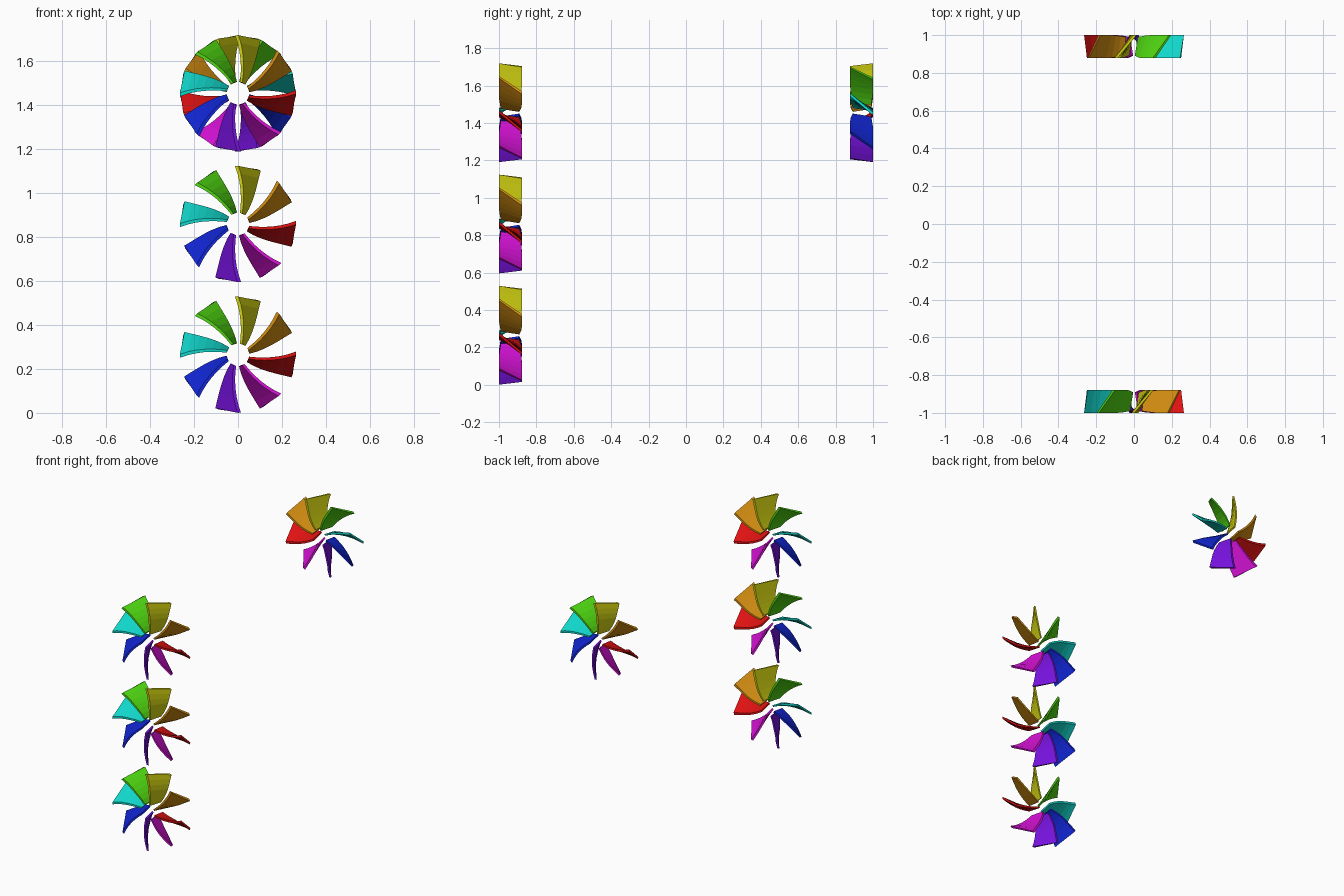
import bpy, bmesh, math
from mathutils import Matrix

if "Cube" in bpy.data.objects:
    bpy.data.objects.remove(bpy.data.objects["Cube"])

# Blade colours, counter-clockwise from the top one (seen from the front)
COLOURS = [
    ("yellow", (0.66, 0.66, 0.006)), ("green", (0.08, 0.68, 0.006)),
    ("cyan", (0.006, 0.68, 0.60)), ("blue", (0.006, 0.02, 0.68)),
    ("violet", (0.18, 0.006, 0.72)), ("magenta", (0.68, 0.006, 0.68)),
    ("red", (0.75, 0.006, 0.006)), ("orange", (0.68, 0.28, 0.006)),
]
MATS = []
for name, c in COLOURS:
    m = bpy.data.materials.new(name)
    m.diffuse_color = (*c, 1)
    m.use_nodes = True
    m.node_tree.nodes["Principled BSDF"].inputs["Base Color"].default_value = m.diffuse_color
    MATS.append(m)

R_IN, R_OUT, SEG = 0.052, 0.2645, 6


def quad(a, b, c, t):
    """Smooth curve through a (root), b (middle), c (tip)."""
    return a * (1 - t) * (1 - 2 * t) + b * 4 * t * (1 - t) + c * t * (2 * t - 1)


def blade_mesh(name):
    """Twisted, swept blade pointing up around the y axis, front edge at y = -1."""
    bm = bmesh.new()
    rings = []
    for i in range(SEG + 1):
        t = i / SEG
        r = R_IN + (R_OUT - R_IN) * t
        front = math.radians(80 + quad(0, 6, 13, t))
        back = math.radians(80 + quad(-30, -19, -13, t))
        th = (0.011 + 0.005 * t) / r          # thickness as an angle
        ease = min(1, t * 2.5)
        yf = -0.99 - 0.01 * ease
        yb = -0.892 + 0.014 * ease
        corners = ((front, yf), (front - th, yf), (back, yb), (back + th, yb))
        rings.append([bm.verts.new((r * math.cos(a), y, r * math.sin(a)))
                      for a, y in corners])
    for p, q in zip(rings, rings[1:]):
        for k in range(4):
            n = (k + 1) % 4
            bm.faces.new((p[k], p[n], q[n], q[k]))
    bm.faces.new(rings[0])
    bm.faces.new(rings[-1])
    bmesh.ops.recalc_face_normals(bm, faces=bm.faces)
    me = bpy.data.meshes.new(name)
    bm.to_mesh(me)
    bm.free()
    return me


def fan(label, z, turn):
    """Ring of eight coloured blades."""
    for k, mat in enumerate(MATS):
        name = f"{label}_{mat.name}_blade"
        me = blade_mesh(name)
        me.materials.append(mat)
        me.transform(Matrix.Translation((0, 0, z))
                     @ Matrix.Rotation(turn, 4, 'Z')
                     @ Matrix.Rotation(-k * math.pi / 4, 4, 'Y'))
        bpy.context.collection.objects.link(bpy.data.objects.new(name, me))


# Three stacked fans at the front, one facing backwards at the top rear
for label, z in (("lower_fan", 0.265), ("middle_fan", 0.86), ("upper_fan", 1.455)):
    fan(label, z, 0)
fan("rear_fan", 1.455, math.pi)
